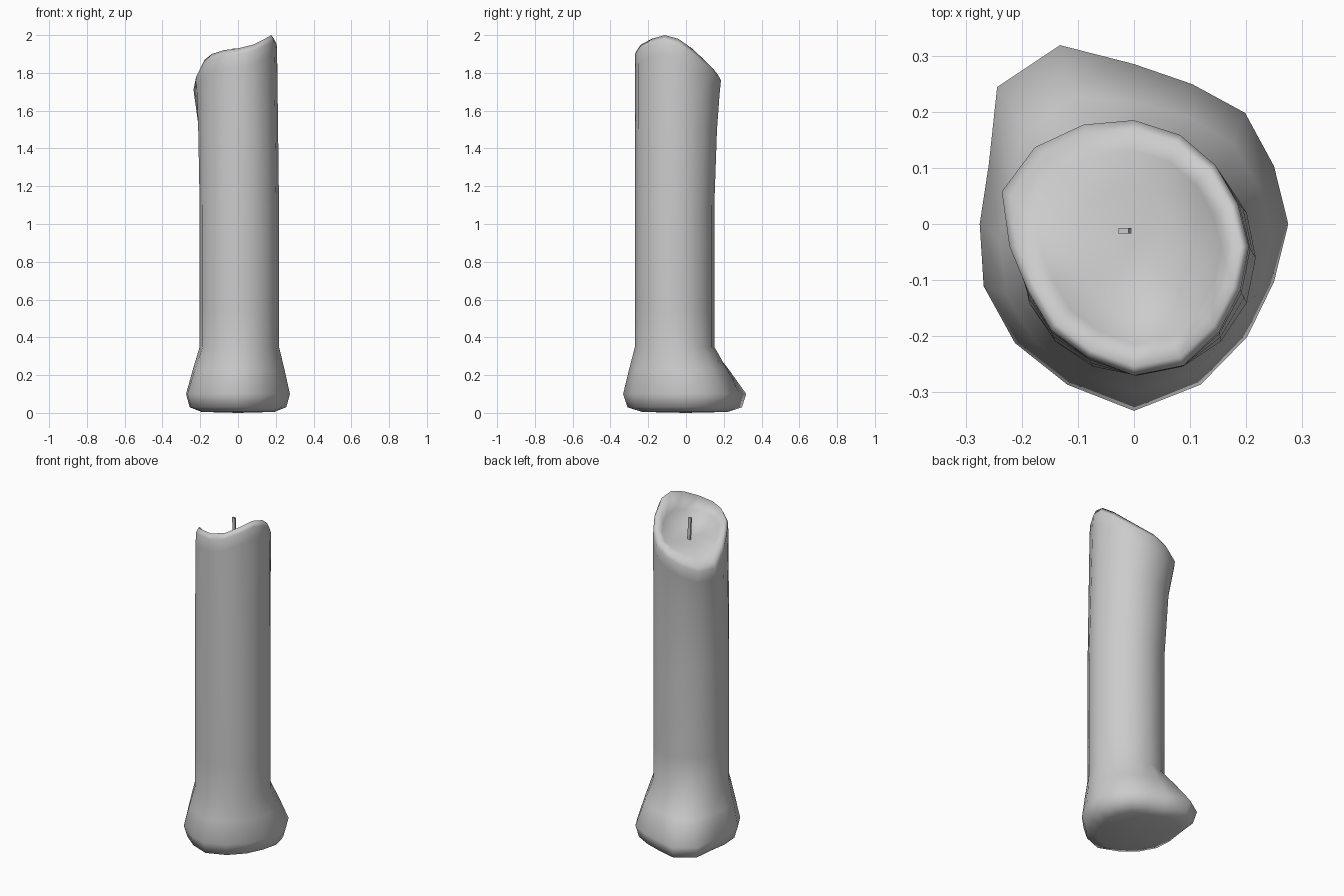
import bpy, bmesh
from math import cos, sin, tau
from mathutils import Vector

cube = bpy.data.objects.get("Cube")
if cube:
    bpy.data.objects.remove(cube, do_unlink=True)

SIDES = 16
FLOOR = 1.80  # height of the melted pool at the wick


def material(name, rgb):
    mat = bpy.data.materials.new(name)
    mat.use_nodes = True
    mat.diffuse_color = (*rgb, 1)
    mat.node_tree.nodes["Principled BSDF"].inputs["Base Color"].default_value = (*rgb, 1)
    return mat


def ring(center, radii, heights):
    points = []
    for i in range(SIDES):
        a = tau * i / SIDES
        points.append(Vector((center[0] + radii[i] * cos(a),
                              center[1] + radii[i] * sin(a), heights[i])))
    return points


def level(points, z):
    return [Vector((p.x, p.y, z)) for p in points]


def mix(a, b, t):
    return [p.lerp(q, t) for p, q in zip(a, b)]


def shrink(points, center, scale, z_mix=0.0, z=0.0):
    """Pull a ring towards its centre, blending its height towards z."""
    out = []
    for p in points:
        out.append(Vector((center[0] + (p.x - center[0]) * scale,
                           center[1] + (p.y - center[1]) * scale,
                           p.z + (z - p.z) * z_mix)))
    return out


def loft(name, rings, bottom, top, mat):
    """Skin a stack of rings and close both ends with a fan."""
    bm = bmesh.new()
    loops = [[bm.verts.new(p) for p in r] for r in rings]
    n = len(loops[0])
    for low, high in zip(loops, loops[1:]):
        for i in range(n):
            j = (i + 1) % n
            bm.faces.new((low[i], low[j], high[j], high[i]))
    for loop, tip in ((loops[0], bottom), (loops[-1], top)):
        v = bm.verts.new(tip)
        for i in range(n):
            bm.faces.new((loop[i], loop[(i + 1) % n], v))
    bmesh.ops.recalc_face_normals(bm, faces=bm.faces)
    for f in bm.faces:
        f.smooth = True
    mesh = bpy.data.meshes.new(name)
    bm.to_mesh(mesh)
    bm.free()
    mesh.materials.append(mat)
    obj = bpy.data.objects.new(name, mesh)
    bpy.context.collection.objects.link(obj)
    return obj


wax = material("grey wax", (0.6, 0.6, 0.6))

# Three key outlines, counter-clockwise from +x: spread foot, round shaft, worn rim
foot_r = [.275, .27, .28, .27, .285, .345, .345, .28,
          .275, .29, .3, .31, .333, .31, .285, .27]
rim_r = [.205, .2, .205, .215, .225, .235, .25, .255,
         .222, .205, .21, .215, .23, .23, .215, .205]
rim_z = [1.98, 1.93, 1.87, 1.82, 1.79, 1.76, 1.73, 1.74,
         1.81, 1.87, 1.9, 1.92, 1.93, 1.95, 1.98, 2]
RIM_C = (0, -.04)
foot = ring((0, 0), foot_r, [.1] * SIDES)
shaft = ring((.007, -.06), [.21] * SIDES, [.35] * SIDES)
rim = ring(RIM_C, rim_r, rim_z)

# Candle body, from the underside up the outside and down into the pool
spread = mix(foot, shaft, .5)
for p in spread:
    p.z = .23
under = rim_lip = [p - Vector((0, 0, .03)) for p in rim]
neck = mix(level(shaft, 1), rim, .8)
for p, r in zip(neck, rim):
    p.z = r.z - .1
rings = [
    shrink(foot, (0, 0), .7, 1, .005),
    shrink(foot, (0, 0), .93, 1, .03),
    foot,
    spread,
    shaft,
    level(shaft, .55),
    level(shaft, 1.1),
    level(mix(shaft, rim, .4), 1.5),
    neck,
    rim_lip,
    shrink(rim, RIM_C, .93),
    shrink(rim, RIM_C, .76, .5, FLOOR),
    shrink(rim, RIM_C, .45, .9, FLOOR),
]
loft("candle_body", rings, (0, 0, 0), (*RIM_C, FLOOR), wax)

# Wick, a thin slightly leaning strip
corners = ((-.009, -.005), (.009, -.005), (.009, .005), (-.009, .005))
wick_rings = []
for z, x in ((FLOOR - .03, -.012), (1.87, -.016), (1.93, -.019)):
    wick_rings.append([Vector((x + a, b - .012, z)) for a, b in corners])
wick = loft("wick", wick_rings, (-.012, -.012, FLOOR - .03), (-.019, -.012, 1.93), wax)
for poly in wick.data.polygons:
    poly.use_smooth = False
